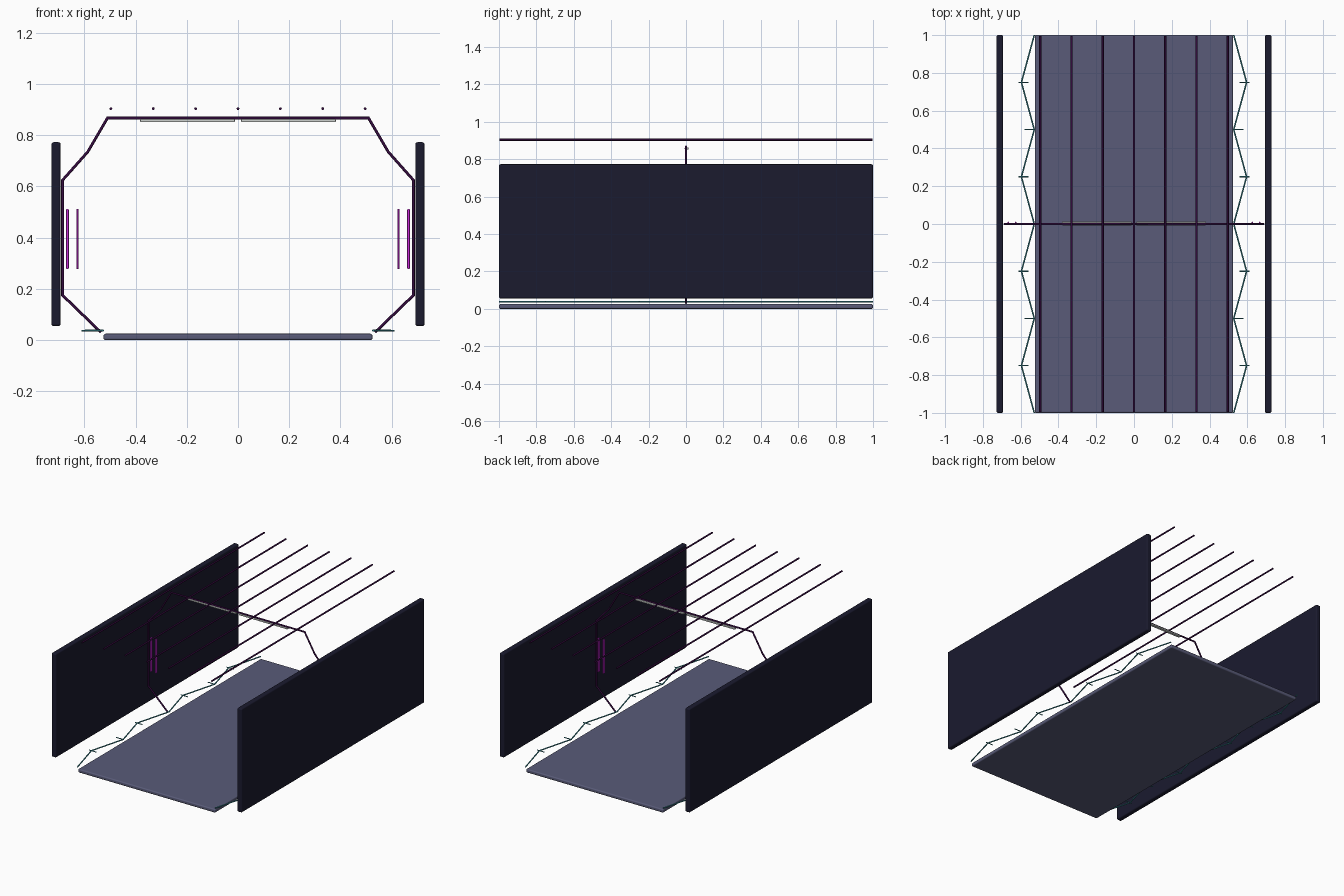
import bpy, bmesh, math
from mathutils import Vector, Matrix

if "Cube" in bpy.data.objects:
    bpy.data.objects.remove(bpy.data.objects["Cube"])


def material(name, colour):
    m = bpy.data.materials.new(name)
    m.diffuse_color = (*colour, 1)
    m.use_nodes = True
    m.node_tree.nodes["Principled BSDF"].inputs["Base Color"].default_value = m.diffuse_color
    return m


WALL = material("dark navy", (0.0105, 0.0105, 0.028))
FLOOR = material("slate blue", (0.100, 0.105, 0.190))
PURPLE = material("deep purple", (0.035, 0.003, 0.050))
LIGHT = material("pale grey", (0.62, 0.65, 0.63))
NEON = material("magenta", (0.60, 0.02, 0.70))
WIRE = material("teal", (0.05, 0.32, 0.37))


def finish(bm, name, mat):
    mesh = bpy.data.meshes.new(name)
    bmesh.ops.recalc_face_normals(bm, faces=bm.faces)
    for f in bm.faces:
        f.smooth = len(f.verts) == 4
    bm.to_mesh(mesh)
    bm.free()
    mesh.materials.append(mat)
    ob = bpy.data.objects.new(name, mesh)
    bpy.context.collection.objects.link(ob)
    return ob


def box(name, centre, size, mat, bevel):
    """Box with softly rounded edges."""
    bm = bmesh.new()
    bmesh.ops.create_cube(bm, size=1, matrix=Matrix.Translation(centre) @ Matrix.Diagonal((*size, 1)))
    ob = finish(bm, name, mat)
    mod = ob.modifiers.new("bevel", 'BEVEL')
    mod.width = bevel
    mod.segments = 4
    mod.harden_normals = True
    return ob


def tube(bm, points, thick, up, sides=12):
    """Round mitred tube along a path lying across the 'up' axis."""
    pts = [Vector(p) for p in points]
    up = Vector(up)
    h = thick / 2
    rings = []
    for i, p in enumerate(pts):
        a = (p - pts[i - 1]).normalized() if i else None
        b = (pts[i + 1] - p).normalized() if i < len(pts) - 1 else None
        a, b = a or b, b or a
        side = (a + b).normalized().cross(up).normalized()
        side = side / max(0.4, side.dot(a.cross(up).normalized()))
        angles = [2 * math.pi * k / sides for k in range(sides)]
        rings.append([bm.verts.new(p + side * math.cos(t) * h + up * math.sin(t) * h) for t in angles])
    for r, s in zip(rings, rings[1:]):
        for k in range(sides):
            n = (k + 1) % sides
            bm.faces.new((r[k], r[n], s[n], s[k]))
    bm.faces.new(rings[0])
    bm.faces.new(rings[-1][::-1])


# Floor slab
box("floor", (0, 0, 0.0125), (1.05, 2, 0.025), FLOOR, 0.008)

# Side walls, neon strips and zigzag floor wires
for label, s in (("left", -1), ("right", 1)):
    box(label + "_wall", (s * 0.7105, 0, 0.414), (0.036, 2, 0.718), WALL, 0.009)
    box(label + "_outer_neon_strip", (s * 0.666, 0.003, 0.395), (0.010, 0.018, 0.235), NEON, 0.004)
    box(label + "_inner_neon_strip", (s * 0.627, 0.003, 0.395), (0.008, 0.018, 0.235), NEON, 0.003)

    bm = bmesh.new()
    path = [(s * (0.596 if i % 2 else 0.528), -1 + i * 0.25, 0.037) for i in range(9)]
    tube(bm, path, 0.008, (0, 0, 1))
    # Short cross ticks at the bends, none at the ends or under the frame
    for i in (1, 2, 3, 5, 6, 7):
        x = 0.585 if i % 2 else 0.553
        y = -1 + i * 0.25
        tube(bm, [(s * (x - 0.027), y, 0.037), (s * (x + 0.027), y, 0.037)], 0.006, (0, 0, 1))
    finish(bm, label + "_zigzag_wire", WIRE)

# Arched rib across the middle
half = [(0.535, 0.03), (0.685, 0.175), (0.685, 0.625), (0.587, 0.735), (0.51, 0.867)]
arch = [(-x, 0, z) for x, z in half] + [(x, 0, z) for x, z in reversed(half)]
bm = bmesh.new()
tube(bm, arch, 0.011, (0, 1, 0))
finish(bm, "rib_frame", PURPLE)

# Ceiling lights under the rib
for label, s in (("left", -1), ("right", 1)):
    box(label + "_ceiling_light", (s * 0.197, 0.003, 0.857), (0.37, 0.020, 0.012), LIGHT, 0.004)

# Overhead cables
for i in range(7):
    x = (i - 3) * 0.1655
    bm = bmesh.new()
    tube(bm, [(x, -0.996, 0.904), (x, 0.996, 0.904)], 0.011, (0, 0, 1))
    finish(bm, "overhead_cable_%d" % (i + 1), PURPLE)
